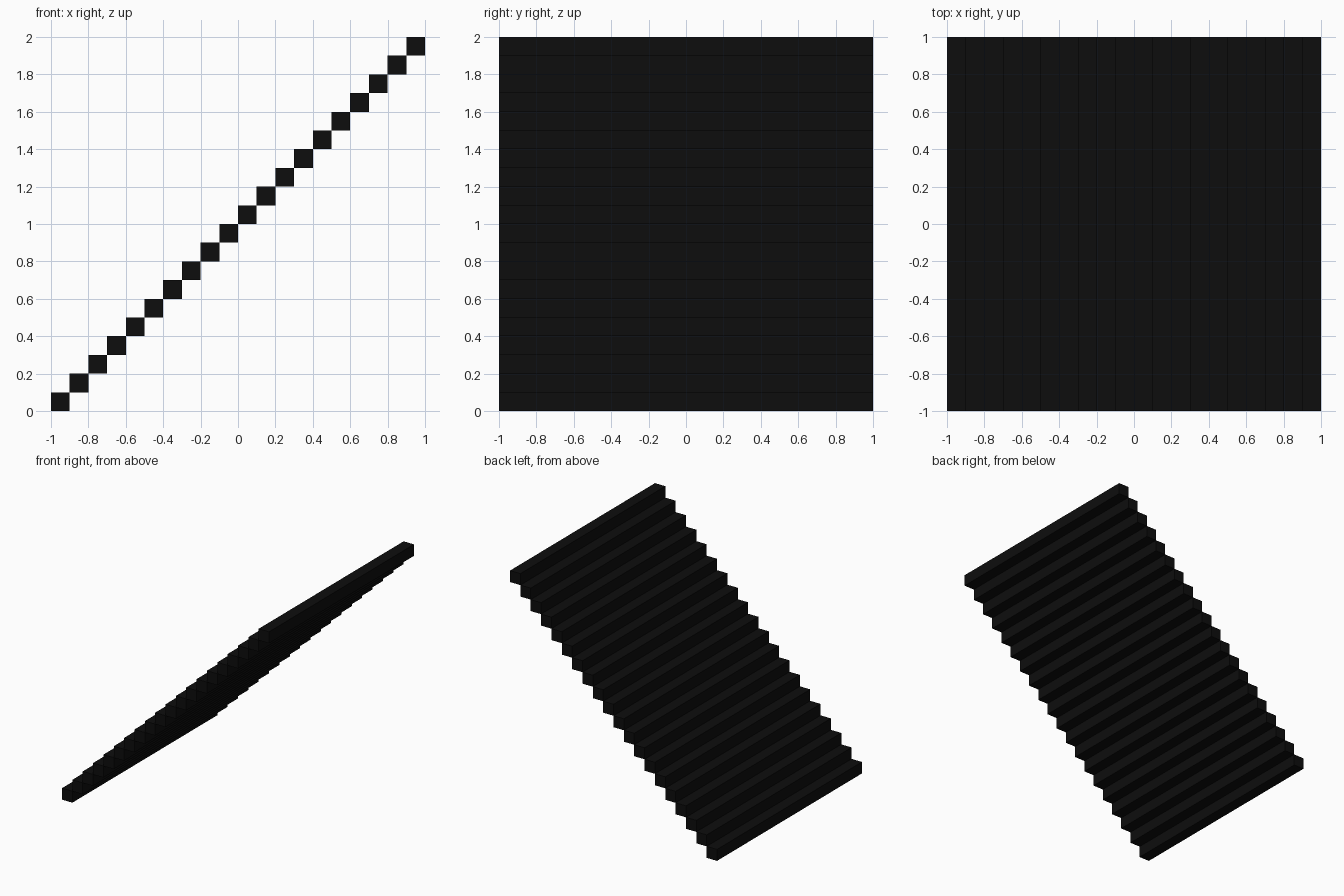
import bpy

if "Cube" in bpy.data.objects:
    bpy.data.objects.remove(bpy.data.objects["Cube"])

STEPS = 20
SIZE = 2.0 / STEPS

black = bpy.data.materials.new("near_black")
black.diffuse_color = (0.004, 0.004, 0.004, 1.0)
black.use_nodes = True
black.node_tree.nodes["Principled BSDF"].inputs["Base Color"].default_value = black.diffuse_color


def add_step(i):
    """One square bar spanning the full width in y."""
    x = -1.0 + (i + 0.5) * SIZE
    z = (i + 0.5) * SIZE
    bpy.ops.mesh.primitive_cube_add(size=1, location=(x, 0, z))
    step = bpy.context.object
    step.name = f"stair_step_{i + 1:02d}"
    step.scale = (SIZE, 2.0, SIZE)
    bpy.ops.object.transform_apply(location=False, rotation=False, scale=True)
    step.data.materials.append(black)


# Floating staircase climbing towards +x, bars touching edge to edge
for i in range(STEPS):
    add_step(i)
